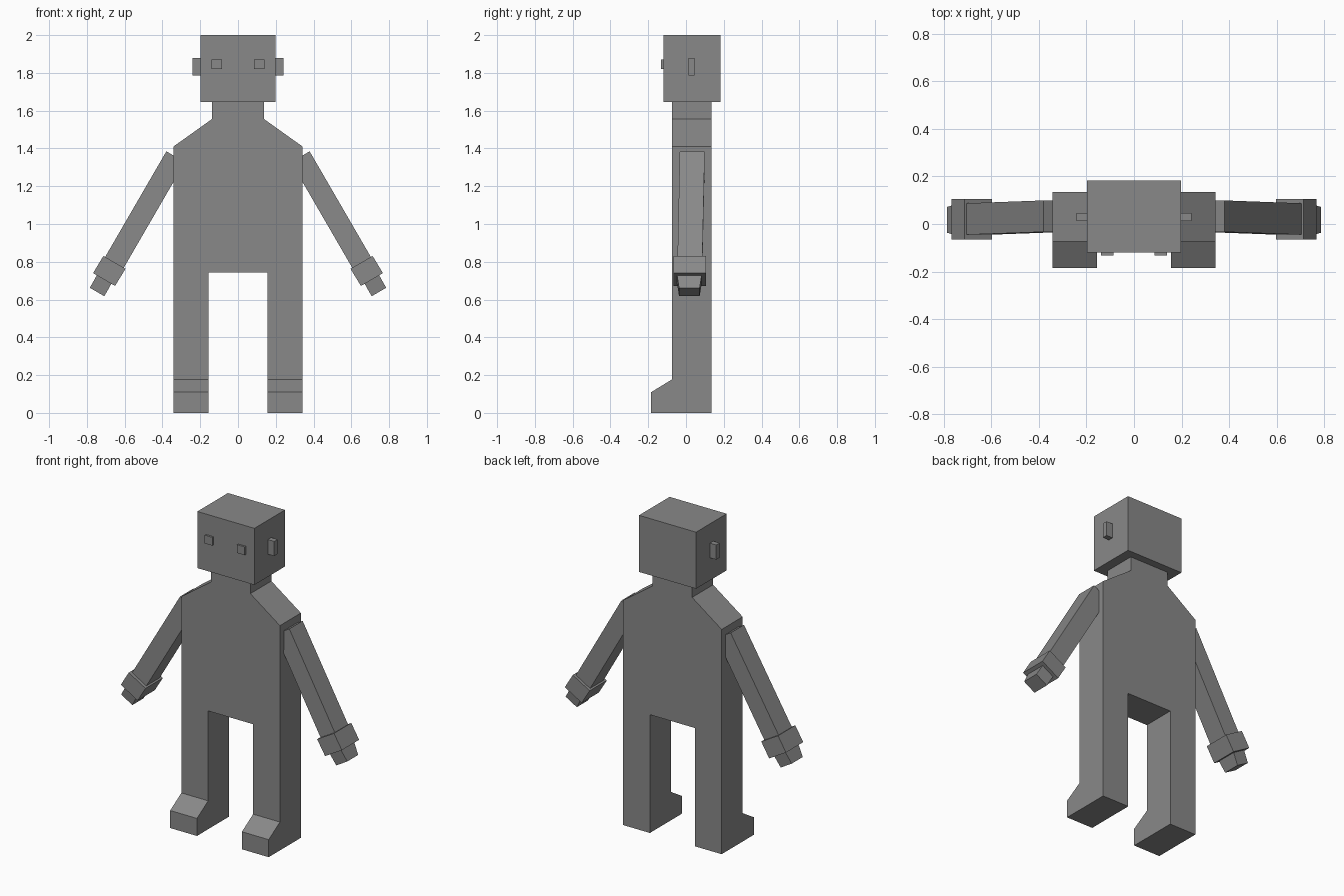
import bpy, bmesh
from mathutils import Vector

if "Cube" in bpy.data.objects:
    bpy.data.objects.remove(bpy.data.objects["Cube"])

grey = bpy.data.materials.new("dark grey")
grey.diffuse_color = (0.25, 0.25, 0.25, 1)
grey.use_nodes = True
grey.node_tree.nodes["Principled BSDF"].inputs["Base Color"].default_value = grey.diffuse_color


def make(name, rings, mirror=False):
    """Loft equal-length vertex rings into a closed solid, optionally mirrored in x."""
    bm = bmesh.new()
    loops = [[bm.verts.new(p) for p in ring] for ring in rings]
    n = len(loops[0])
    for a, b in zip(loops, loops[1:]):
        for i in range(n):
            j = (i + 1) % n
            bm.faces.new((a[i], a[j], b[j], b[i]))
    bm.faces.new(loops[0][::-1])
    bm.faces.new(loops[-1])
    bmesh.ops.recalc_face_normals(bm, faces=bm.faces)
    mesh = bpy.data.meshes.new(name)
    bm.to_mesh(mesh)
    bm.free()
    mesh.materials.append(grey)
    obj = bpy.data.objects.new(name, mesh)
    bpy.context.collection.objects.link(obj)
    if mirror:
        obj.modifiers.new("mirror", 'MIRROR').use_axis[0] = True
    return obj


def box(name, x, y, z, mirror=False):
    rect = [(x[0], y[0]), (x[1], y[0]), (x[1], y[1]), (x[0], y[1])]
    return make(name, [[(px, py, h) for px, py in rect] for h in z], mirror)


# Neck, torso and legs: one front outline extruded in depth
half = [(0.156, 0.742), (0.156, 0), (0.342, 0), (0.342, 1.41), (0.137, 1.556), (0.137, 1.645)]
outline = half + [(-x, z) for x, z in reversed(half)]
make("body", [[(x, y, z) for x, z in outline] for y in (-0.073, 0.135)])

# Toes: side profile extruded across each leg
toe = [(-0.073, 0), (-0.184, 0), (-0.184, 0.11), (-0.073, 0.178)]
make("toes", [[(x, y, z) for y, z in toe] for x in (0.156, 0.342)], True)

# Head with eyes and ears
box("head", (-0.198, 0.198), (-0.12, 0.183), (1.645, 2.0))
box("eyes", (0.086, 0.139), (-0.132, -0.12), (1.82, 1.872), True)
box("ears", (0.198, 0.242), (0.013, 0.046), (1.787, 1.879), True)

# Arms: square sections (centre x, z, width, front y, back y) from shoulder to fingertips
sections = [
    (0.330, 1.356, 0.114, -0.033, 0.099),
    (0.654, 0.797, 0.114, -0.045, 0.087),
    (0.654, 0.797, 0.135, -0.066, 0.105),
    (0.709, 0.706, 0.135, -0.066, 0.105),
    (0.709, 0.706, 0.089, -0.047, 0.083),
    (0.746, 0.640, 0.089, -0.037, 0.072),
]
across = Vector((0.864, 0, 0.503))
rings = []
for x, z, w, front, back in sections:
    c, s = Vector((x, 0, z)), across * w / 2
    f, b = Vector((0, front, 0)), Vector((0, back, 0))
    rings.append([c - s + f, c + s + f, c + s + b, c - s + b])
make("arms", rings, True)
